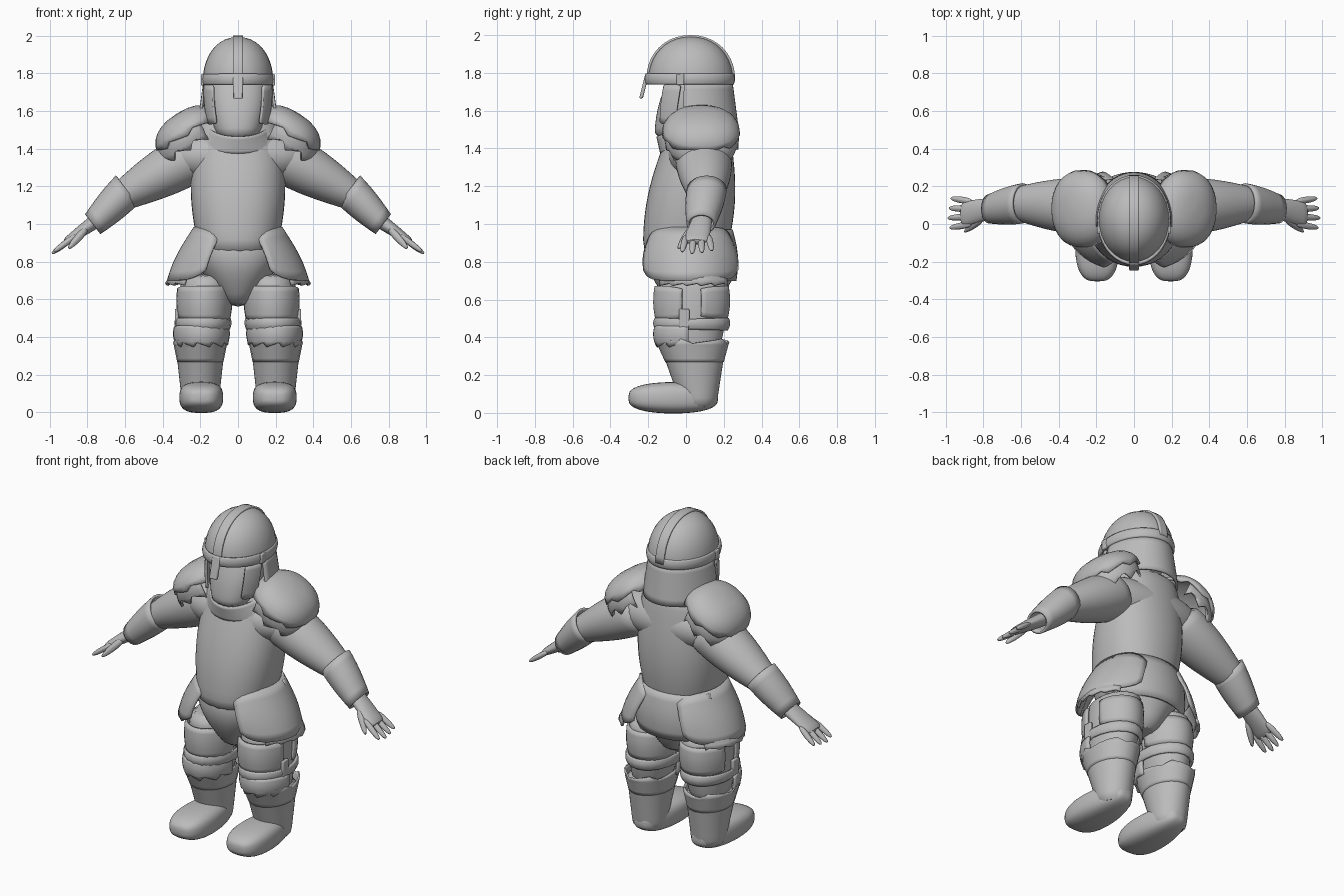
import bpy, bmesh, math
from mathutils import Vector

cube = bpy.data.objects.get("Cube")
if cube:
    bpy.data.objects.remove(cube, do_unlink=True)

GREY = (0.5, 0.5, 0.5, 1)
grey = bpy.data.materials.new("plain grey")
grey.use_nodes = True
grey.diffuse_color = GREY
grey.node_tree.nodes["Principled BSDF"].inputs["Base Color"].default_value = GREY

# Directions that cross-sections are drawn along
ACROSS, DEPTH, UP = Vector((1, 0, 0)), Vector((0, 1, 0)), Vector((0, 0, 1))
ARM_TOP = Vector((.6, 0, .8))
LEANING = Vector((.8, 0, -.5)).normalized()
COLLAR_SLOPE = DEPTH + UP * .35
RING = (0, 360)


# Profiles: each turns a step into a position along the part and a width there
def swell(amount):
    return lambda step: (step, 1 + amount * math.sin(math.pi * step))


def dome(fullness):
    def profile(step):
        angle = step * math.pi / 2
        return math.sin(angle), max(math.cos(angle), .02) ** fullness
    return profile


def capsule(step):
    angle = step * math.pi
    return (1 - math.cos(angle)) / 2, max(math.sin(angle), .1) ** .6


def finish(name, bm, mirror, thickness=0, bevel=0, subdivide=False):
    bmesh.ops.recalc_face_normals(bm, faces=bm.faces)
    mesh = bpy.data.meshes.new(name)
    bm.to_mesh(mesh)
    bm.free()
    part = bpy.data.objects.new(name, mesh)
    bpy.context.collection.objects.link(part)
    mesh.materials.append(grey)
    if thickness:
        solid = part.modifiers.new("thickness", "SOLIDIFY")
        solid.thickness, solid.offset = thickness, 0
    if bevel:
        rounding = part.modifiers.new("rounding", "BEVEL")
        rounding.width, rounding.segments = bevel, 2
    if subdivide:
        part.modifiers.new("smoothing", "SUBSURF").levels = 1
    if mirror:
        part.modifiers.new("mirror", "MIRROR")
    bpy.ops.object.select_all(action="DESELECT")
    part.select_set(True)
    bpy.context.view_layer.objects.active = part
    bpy.ops.object.shade_smooth_by_angle(angle=math.radians(40))


def sweep(name, start, end, size, end_size, profile=swell(0), u=ACROSS, v=DEPTH,
          plate=None, sides=20, steps=6, squareness=1, thickness=.014, jag=0,
          pinch=0, crown=False, mirror=True):
    """Solid limb from start to end, or an open plate over a range of angles."""
    start, end = Vector(start), Vector(end)
    size, end_size = Vector(size), Vector(end_size)
    axis, middle = u.cross(v), (start + end) / 2
    first, last = plate or RING
    closed = last - first == 360
    bm, rows = bmesh.new(), []
    for step in range(steps + 1):
        along, width = profile(step / steps)
        radius = size.lerp(end_size, along) * width
        row = []
        for i in range(sides + (not closed)):
            angle = math.radians(first + (last - first) * i / sides)
            c, s = math.cos(angle), math.sin(angle)
            point = start.lerp(end, along)
            point += u * math.copysign(abs(c) ** squareness, c) * radius.x
            point += v * math.copysign(abs(s) ** squareness, s) * radius.y
            if step == 0:   # ragged hem
                point += axis * jag * (i % 4 - 1.5)
            # rounded corners of a plate
            corner = pinch * abs(2 * i / sides - 1) ** 6
            point -= axis * (point - middle).dot(axis) * corner
            row.append(bm.verts.new(point))
        rows.append(row)
    for low, high in zip(rows, rows[1:]):
        for i in range(sides):
            j = (i + 1) % len(low)
            bm.faces.new((low[i], low[j], high[j], high[i]))
    if not plate:
        bm.faces.new(rows[0])
    if crown or not plate:
        bm.faces.new(rows[-1])
    finish(name, bm, mirror, thickness if plate else 0, subdivide=not plate)


def block(name, centre, size, mirror=True, slant=0):
    bm = bmesh.new()
    bmesh.ops.create_cube(bm, size=1)
    for vert in bm.verts:
        offset = vert.co * Vector(size)
        offset.y += slant * offset.z
        vert.co = offset + Vector(centre)
    finish(name, bm, mirror, bevel=.006)


# Torso, shoulders, collar and pelvis
sweep("torso", (0, -.01, .82), (0, .08, 1.58), size=(.2, .22), end_size=(.2, .14),
      profile=swell(.28), squareness=.9, steps=8, mirror=False)
sweep("shoulders", (-.36, .07, 1.36), (.36, .07, 1.36), size=(.18, .15), end_size=(.18, .15),
      profile=capsule, u=DEPTH, v=UP, steps=10, mirror=False)
sweep("collar", (0, .06, 1.44), (0, .04, 1.53), size=(.22, .19), end_size=(.16, .19),
      v=COLLAR_SLOPE, plate=(180, 360), mirror=False)
sweep("pelvis", (0, .04, .56), (0, .03, .98), size=(.06, .12), end_size=(.22, .2),
      profile=swell(.5), squareness=.9, mirror=False)
sweep("seat_plate", (0, .03, .7), (0, .03, .97), size=(.26, .23), end_size=(.25, .21),
      profile=swell(.08), plate=(20, 160), mirror=False)

# Hip plates in two layers
sweep("hip_plate", (.05, .025, .7), (.03, .02, .98), size=(.32, .265), end_size=(.2, .23),
      profile=swell(.06), plate=(-68, 68), pinch=.4)
sweep("hip_under_plate", (.05, .04, .68), (.05, .04, .82), size=(.33, .25),
      end_size=(.26, .23), plate=(-45, 45), jag=.004)

# Legs with banded armour
sweep("leg", (.2, .04, .3), (.17, .04, .74), size=(.1, .13), end_size=(.13, .18),
      profile=swell(.15))
for name, bottom, top, angles, hem in (
        ("front_thigh_plate", .49, .67, (185, 345), 0),
        ("back_thigh_plate", .5, .67, (15, 175), 0),
        ("lower_thigh_band", .44, .5, RING, 0),
        ("knee_plate", .36, .46, (185, 355), .008)):
    centre = Vector((.23 - bottom / 10, .03, 0))
    sweep(name, centre + UP * bottom, centre + UP * top, size=(.135, .185),
          end_size=(.14, .19), profile=swell(.05), plate=angles, jag=hem, pinch=.15)
block("thigh_buckle", (.325, -.01, .5), size=(.02, .055, .1))

# Boots
sweep("boot_shaft", (.2, .07, .02), (.2, .035, .37), size=(.095, .09), end_size=(.135, .18))
sweep("boot_cuff", (.2, .035, .38), (.2, .045, .27), size=(.14, .19), end_size=(.118, .15),
      plate=RING, thickness=.01, jag=.008)
sweep("boot_foot", (.195, -.305, .08), (.195, .17, .08), size=(.135, .085),
      end_size=(.1, .085), profile=capsule, v=UP, squareness=.7, steps=10)

# Arms, bracers and hands
sweep("upper_arm", (.2, .09, 1.38), (.66, .11, 1.12), size=(.15, .14), end_size=(.08, .07),
      profile=swell(.2), u=DEPTH, v=ARM_TOP)
sweep("bracer", (.59, .11, 1.18), (.77, .08, 1), size=(.1, .09), end_size=(.07, .06),
      profile=swell(.08), u=DEPTH, v=ARM_TOP, plate=RING)
sweep("hand", (.72, .09, 1.04), (.92, .05, .9), size=(.05, .04), end_size=(.065, .02),
      profile=swell(.1), u=DEPTH, v=ARM_TOP)
for i, name in enumerate(("index", "middle", "ring", "little")):
    y = .04 * i
    curve = abs(i - 1.2) / 100
    sweep(name + "_finger", (.86, y, .94), (.99 - curve, y * 1.3 - .02, .84 + curve),
          size=(.022, .02), end_size=(.018, .016), profile=capsule,
          u=DEPTH, v=ARM_TOP, sides=8)
sweep("thumb", (.8, .03, .98), (.9, -.04, .87), size=(.028, .028), end_size=(.018, .018),
      profile=capsule, u=DEPTH, v=ARM_TOP, sides=8)

# Ragged shoulder guards in two layers, leaning outward
sweep("shoulder_guard_top", (.27, .08, 1.48), (.32, .08, 1.58), size=(.18, .2),
      end_size=(.18, .2), profile=dome(.8), u=LEANING, plate=RING, sides=32,
      squareness=.9, jag=.008, crown=True)
sweep("shoulder_guard_lower", (.25, .085, 1.42), (.28, .08, 1.5), size=(.185, .185),
      end_size=(.165, .18), profile=swell(.04), u=LEANING, plate=(-120, 120), sides=28,
      jag=.016)

# Head with a jutting chin
sweep("head", (0, -.05, 1.45), (0, .04, 1.8), size=(.11, .12), end_size=(.15, .12),
      profile=swell(.2), squareness=.9, mirror=False)

# Helmet with band, ridge, nose, neck and cheek guards
sweep("helmet_dome", (0, .025, 1.76), (0, .025, 1.985), size=(.18, .22), end_size=(.18, .22),
      profile=dome(.9), plate=RING, sides=32, steps=10, crown=True, mirror=False)
sweep("helmet_band", (0, .02, 1.74), (0, .02, 1.795), size=(.184, .226),
      end_size=(.184, .226), profile=swell(.03), plate=RING, sides=36, mirror=False)
sweep("helmet_ridge", (-.027, .025, 1.765), (.027, .025, 1.765), size=(.228, .228),
      end_size=(.228, .228), u=DEPTH, v=UP, plate=(0, 180), squareness=.95, mirror=False)
block("nose_guard", (0, -.222, 1.73), size=(.052, .02, .13), mirror=False, slant=.25)
block("band_clasp", (.186, -.03, 1.765), size=(.022, .04, .06))
sweep("neck_guard", (0, .02, 1.52), (0, .02, 1.75), size=(.21, .25), end_size=(.178, .22),
      plate=(-8, 188), sides=28, mirror=False)
sweep("cheek_guard", (0, -.02, 1.53), (0, .01, 1.74), size=(.16, .165), end_size=(.18, .18),
      profile=swell(.04), plate=(-44, -12), pinch=.12)
